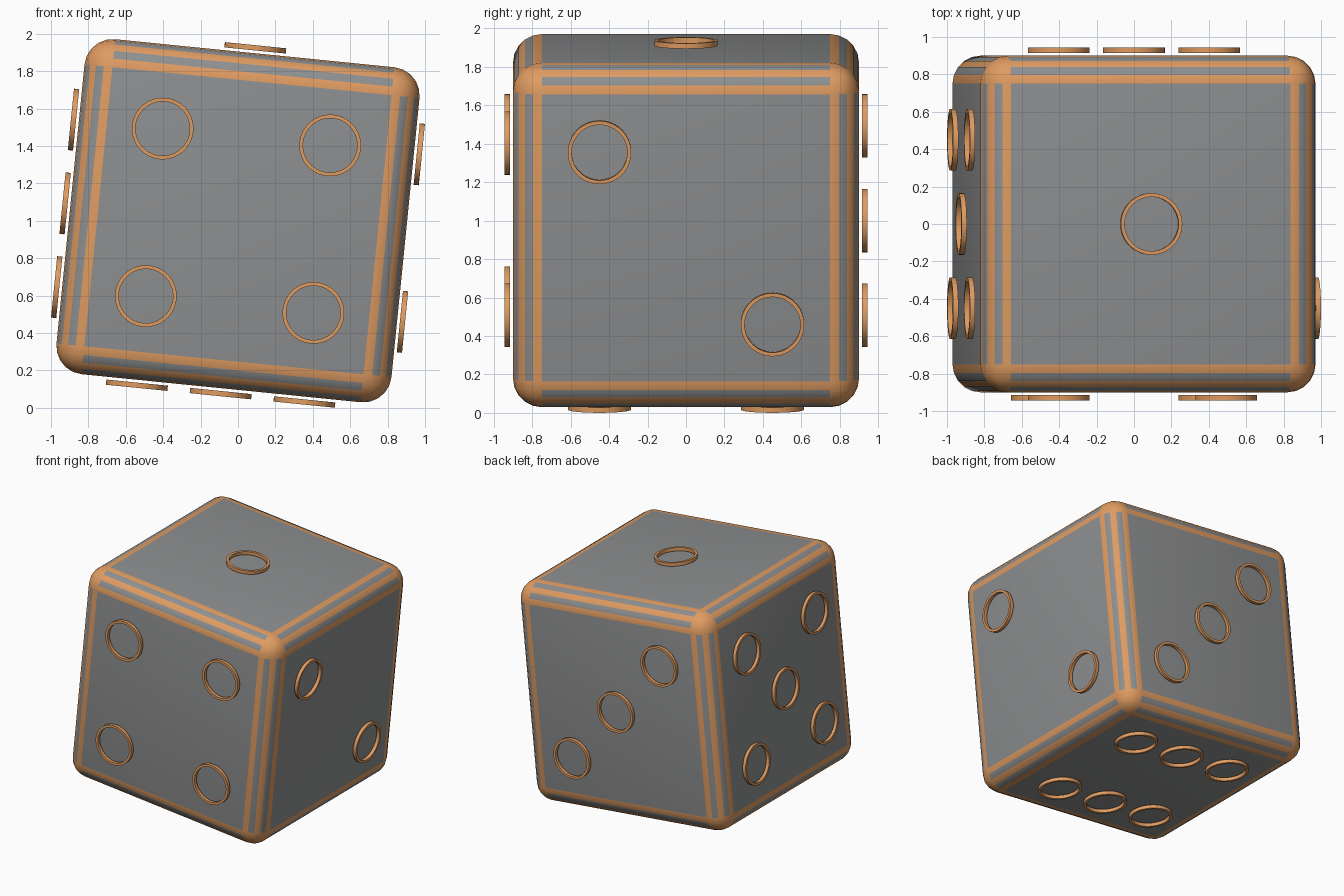
import bpy, bmesh, math
from mathutils import Matrix, Vector

if "Cube" in bpy.data.objects:
    bpy.data.objects.remove(bpy.data.objects["Cube"])

HALF, R, SEG = 0.9, 0.15, 5
POSE = Matrix.Translation((0, 0, 1.0)) @ Matrix.Rotation(0.1, 4, 'Y')


def material(name, col):
    m = bpy.data.materials.new(name)
    m.diffuse_color = (*col, 1)
    m.use_nodes = True
    m.node_tree.nodes["Principled BSDF"].inputs["Base Color"].default_value = m.diffuse_color
    return m


GREY = material("mid grey", (0.27, 0.275, 0.28))
ORANGE = material("copper orange", (0.74, 0.33, 0.12))


def finish(bm, name, mats, matrix):
    bmesh.ops.recalc_face_normals(bm, faces=bm.faces[:])
    me = bpy.data.meshes.new(name)
    bm.to_mesh(me)
    bm.free()
    ob = bpy.data.objects.new(name, me)
    for m in mats:
        me.materials.append(m)
    bpy.context.collection.objects.link(ob)
    ob.matrix_world = matrix
    bpy.ops.object.select_all(action='DESELECT')
    ob.select_set(True)
    bpy.context.view_layer.objects.active = ob
    bpy.ops.object.shade_smooth_by_angle(angle=math.radians(30))
    return ob


# rounded cube: striped edges, orange corners, grey faces
bm = bmesh.new()
bmesh.ops.create_cube(bm, size=2 * HALF)
bmesh.ops.bevel(bm, geom=bm.edges[:], offset=R, offset_type='OFFSET',
                segments=SEG, profile=0.5, affect='EDGES')
for f in bm.faces:
    c = f.calc_center_median()
    ex = [max(0.0, abs(v) - (HALF - R)) for v in c]
    ex = [e for e in ex if e > 1e-4]
    if len(ex) == 3:
        f.material_index = 1
    elif len(ex) == 2:
        step = int(math.atan2(ex[0], ex[1]) / (math.pi / 2 / SEG))
        f.material_index = 1 if step % 2 == 0 else 0
finish(bm, "cube_body", [GREY, ORANGE], POSE)


# one hollow pip ring, spun from a rectangular section
def pip(name, normal, centre):
    bm = bmesh.new()
    section = [(0.145, 0.915), (0.165, 0.915), (0.165, 0.943), (0.145, 0.943)]
    vs = [bm.verts.new((r, 0, h)) for r, h in section]
    es = [bm.edges.new((vs[i], vs[(i + 1) % 4])) for i in range(4)]
    bmesh.ops.spin(bm, geom=vs + es, cent=(0, 0, 0), axis=(0, 0, 1),
                   angle=2 * math.pi, steps=48)
    bmesh.ops.remove_doubles(bm, verts=bm.verts[:], dist=1e-4)
    rot = Vector(normal).to_track_quat('Z', 'Y').to_matrix().to_4x4()
    finish(bm, name, [ORANGE], POSE @ Matrix.Translation(centre) @ rot)


# pip layouts per side, as offsets across the face
P = 0.45
four = [(a, b) for a in (-P, P) for b in (-P, P)]
sides = {
    "top": ((0, 0, 1), [(0, 0)]),
    "right": ((1, 0, 0), [(-P, P), (P, -P)]),
    "back": ((0, 1, 0), [(-P, P), (0, 0), (P, -P)]),
    "front": ((0, -1, 0), four),
    "left": ((-1, 0, 0), four + [(0, 0)]),
    "bottom": ((0, 0, -1), four + [(0, -P), (0, P)]),
}
for side, (n, spots) in sides.items():
    for i, (a, b) in enumerate(spots):
        centre = (0, a, b) if n[0] else (a, 0, b) if n[1] else (a, b, 0)
        pip(f"pip_{side}_{i + 1}", n, centre)
